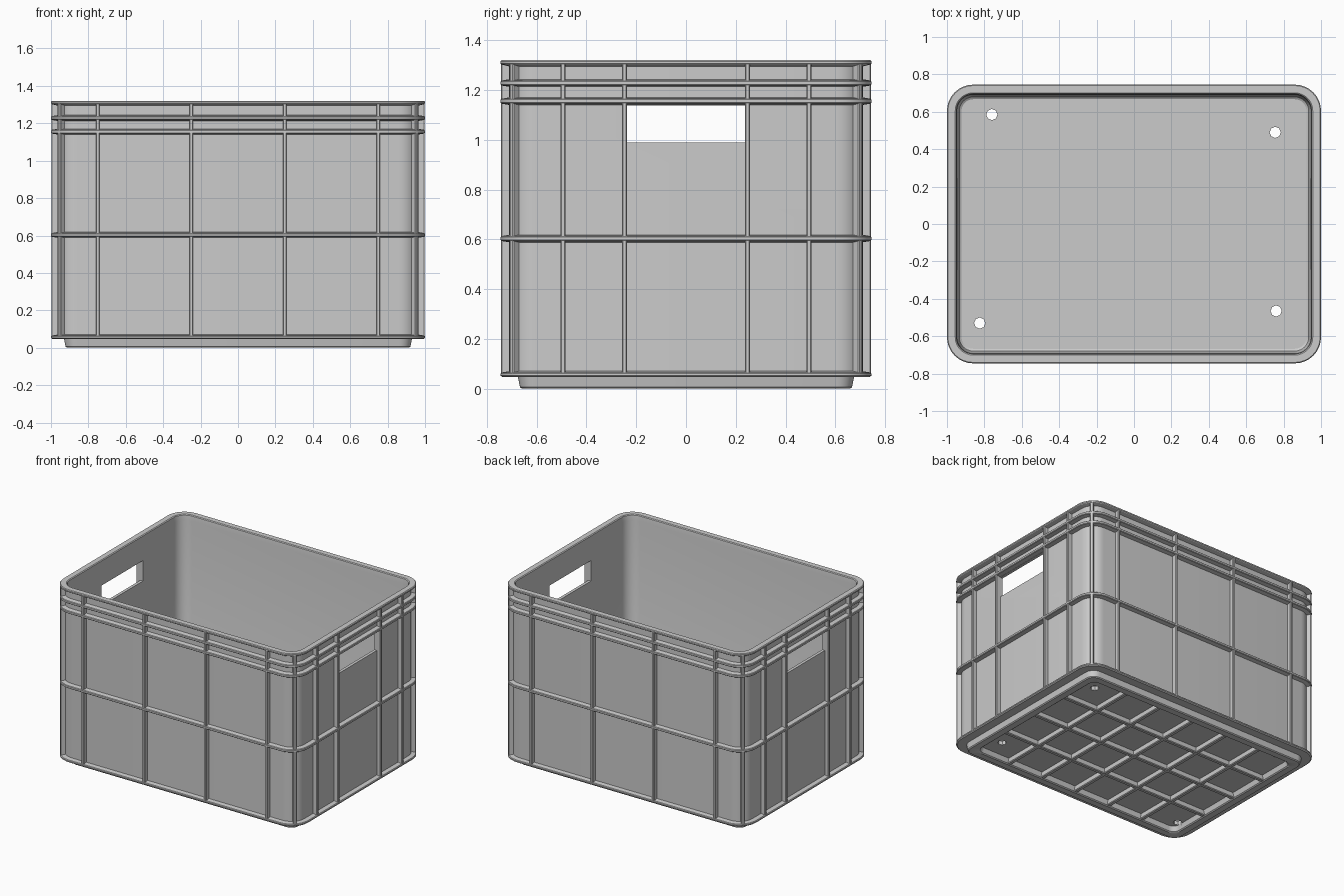
import bpy, bmesh, math
from mathutils import Matrix, Vector

if "Cube" in bpy.data.objects:
    bpy.data.objects.remove(bpy.data.objects["Cube"])

HX, HY, R = 1.0, 0.745, 0.14      # outer half sizes and corner radius
PANEL = 0.034                     # depth of wall panels behind the ribs


def finish(bm, name, smooth=True):
    bmesh.ops.recalc_face_normals(bm, faces=bm.faces)
    me = bpy.data.meshes.new(name)
    bm.to_mesh(me)
    bm.free()
    ob = bpy.data.objects.new(name, me)
    bpy.context.collection.objects.link(ob)
    if smooth:
        bpy.ops.object.select_all(action='DESELECT')
        ob.select_set(True)
        bpy.context.view_layer.objects.active = ob
        bpy.ops.object.shade_smooth_by_angle(angle=math.radians(30))
    return ob


def ring(bm, inset, z, seg=8):
    """Rounded rectangle loop, inset from the outer size."""
    r = max(R - inset, 0.05)
    cx, cy = HX - inset - r, HY - inset - r
    loop = []
    for k, (sx, sy) in enumerate([(1, 1), (-1, 1), (-1, -1), (1, -1)]):
        for i in range(seg + 1):
            a = math.pi / 2 * (k + i / seg)
            loop.append(bm.verts.new((sx * cx + r * math.cos(a),
                                      sy * cy + r * math.sin(a), z)))
    return loop


def loft(name, profile):
    bm = bmesh.new()
    rings = [ring(bm, *p) for p in profile]
    for a, b in zip(rings, rings[1:]):
        n = len(a)
        for i in range(n):
            bm.faces.new((a[i], a[(i + 1) % n], b[(i + 1) % n], b[i]))
    bm.faces.new(rings[0])
    bm.faces.new(rings[-1])
    return finish(bm, name)


def add_box(bm, center, size, angle=0.0, bevel=0.004):
    m = (Matrix.Translation(center) @ Matrix.Rotation(angle, 4, 'Z')
         @ Matrix.Diagonal((*size, 1)))
    vs = bmesh.ops.create_cube(bm, size=1, matrix=m)['verts']
    if bevel:
        edges = list({e for v in vs for e in v.link_edges})
        bmesh.ops.bevel(bm, geom=edges, offset=bevel, segments=1, affect='EDGES')


def hoop(z):
    """Profile of one horizontal rib around the wall."""
    return [(PANEL, z - 0.015), (0.004, z - 0.010), (0, z - 0.006),
            (0, z + 0.006), (0.004, z + 0.010), (PANEL, z + 0.015)]


# Crate shell: recessed underside, foot, ribbed wall, rim, inside and floor
profile = [(0.15, 0.04), (0.14, 0.006), (0.132, 0.0), (0.085, 0.0), (0.078, 0.006),
           (0.07, 0.046), (0.008, 0.046), (0, 0.052), (0, 0.060), (0.004, 0.065),
           (PANEL, 0.070)]
for z in (0.603, 1.155, 1.228):
    profile += hoop(z)
profile += [(PANEL, 1.295), (0.004, 1.302), (0, 1.306), (0, 1.315), (0.005, 1.32),
            (0.044, 1.32), (0.05, 1.315), (0.054, 1.28), (0.062, 0.09),
            (0.066, 0.078), (0.078, 0.07)]
shell = loft("crate_shell", profile)

# Cutters for the two hand openings and the four drain holes
bm = bmesh.new()
for s in (-1, 1):
    add_box(bm, (s * 0.96, 0, 1.063), (0.2, 0.48, 0.15), bevel=0)
for x, y in ((-0.76, 0.585), (0.755, 0.49), (-0.825, -0.53), (0.76, -0.465)):
    bmesh.ops.create_cone(bm, cap_ends=True, segments=8, radius1=0.03, radius2=0.03,
                          depth=0.3, matrix=Matrix.Translation((x, y, 0.06)))
cutter = finish(bm, "opening_cutter", smooth=False)
cutter.hide_render = True
mod = shell.modifiers.new("openings", 'BOOLEAN')
mod.operation = 'DIFFERENCE'
mod.solver = 'EXACT'
mod.object = cutter
bpy.ops.object.select_all(action='DESELECT')
shell.select_set(True)
bpy.context.view_layer.objects.active = shell
# the boolean runs before the smoothing
while shell.modifiers[0] != mod:
    bpy.ops.object.modifier_move_up(modifier=mod.name)
bpy.ops.object.modifier_apply(modifier=mod.name)
bpy.data.objects.remove(cutter, do_unlink=True)

# Vertical ribs on the long sides, the ends and the corners
D, Z0, Z1 = 0.042, 0.055, 1.31
zc, h = (Z0 + Z1) / 2, Z1 - Z0
bm = bmesh.new()
for s in (-1, 1):
    for x in (-0.75, -0.25, 0.25, 0.75):
        add_box(bm, (x, s * (HY - 0.002 - D / 2), zc), (0.02, D, h))
    for y in (-0.495, -0.248, 0.248, 0.495):
        add_box(bm, (s * (HX - 0.002 - D / 2), y, zc), (D, 0.02, h))
    for t in (-1, 1):
        d = (R - 0.002 - D / 2) / math.sqrt(2)
        add_box(bm, (s * (HX - R + d), t * (HY - R + d), zc), (D, 0.022, h),
                math.atan2(t, s))
finish(bm, "vertical_ribs")

# Rib grid under the floor
bm = bmesh.new()
bx, by = HX - 0.135, HY - 0.135
for i in range(1, 6):
    add_box(bm, (-bx + 2 * bx * i / 6, 0, 0.027), (0.03, 2 * by, 0.046), bevel=0.005)
for j in range(1, 4):
    add_box(bm, (0, -by + 2 * by * j / 4, 0.0265), (2 * bx, 0.03, 0.046), bevel=0.005)
finish(bm, "floor_ribs")
